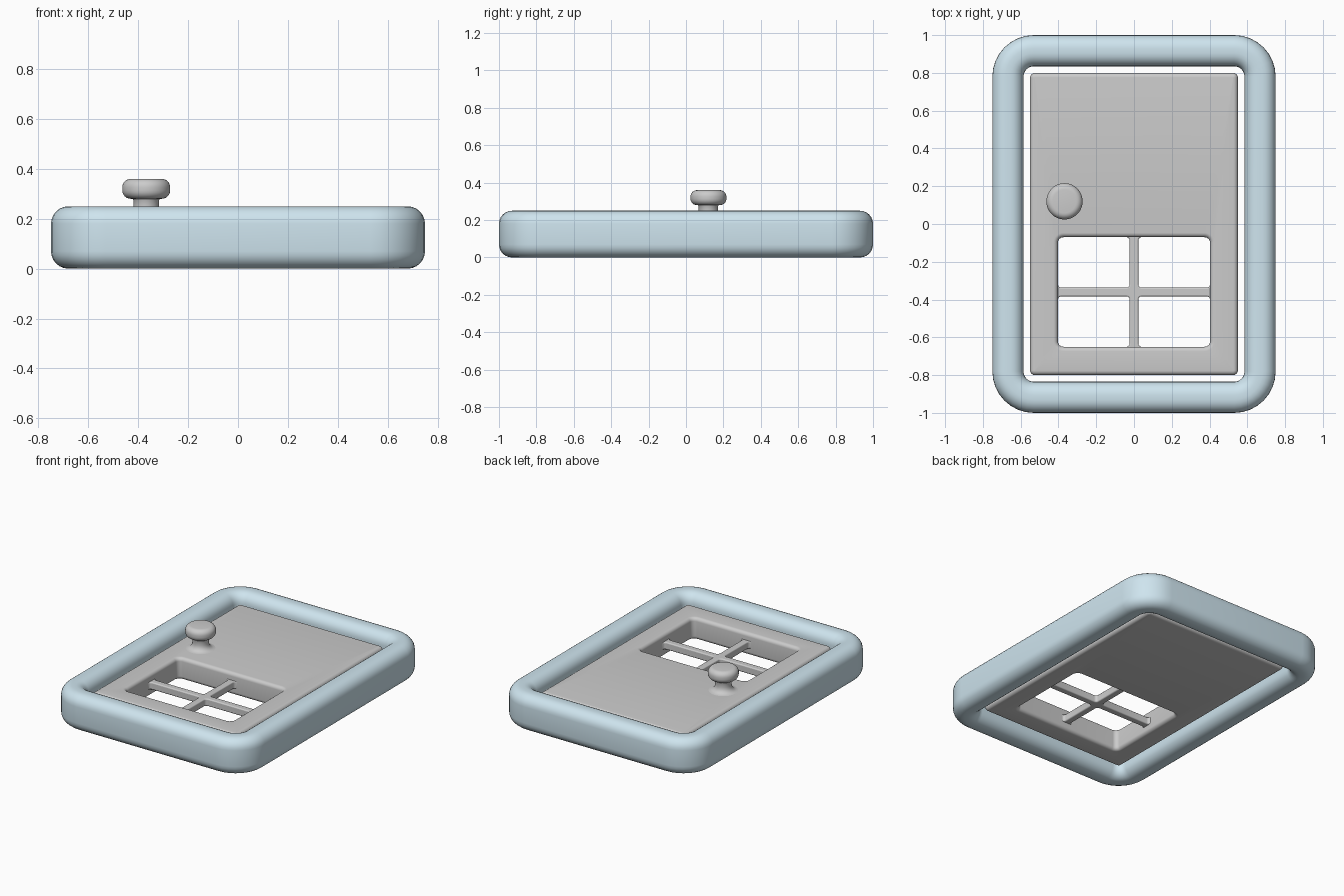
import bpy, bmesh
from math import sin, cos, pi, radians

if "Cube" in bpy.data.objects:
    bpy.data.objects.remove(bpy.data.objects["Cube"])

SEG = 8  # steps per rounded corner


def finish(name, bm, angle=40):
    bmesh.ops.recalc_face_normals(bm, faces=bm.faces)
    me = bpy.data.meshes.new(name)
    bm.to_mesh(me)
    bm.free()
    ob = bpy.data.objects.new(name, me)
    bpy.context.collection.objects.link(ob)
    bpy.ops.object.select_all(action='DESELECT')
    ob.select_set(True)
    bpy.context.view_layer.objects.active = ob
    bpy.ops.object.shade_smooth_by_angle(angle=radians(angle))
    return ob


def rounded_rect(hx, hy, r, cy=0.0):
    pts = []
    for q, (sx, sy) in enumerate([(1, 1), (-1, 1), (-1, -1), (1, -1)]):
        for i in range(SEG + 1):
            a = (q + i / SEG) * pi / 2
            pts.append((sx * (hx - r) + r * cos(a), cy + sy * (hy - r) + r * sin(a)))
    return pts


def edge_profile(z0, z1, b, n=6):
    """(inset, z) pairs of a side wall with both edges rounded, bottom to top."""
    low = [(b - b * sin(i / n * pi / 2), z0 + b - b * cos(i / n * pi / 2)) for i in range(n + 1)]
    return low + [(d, z0 + z1 - z) for d, z in reversed(low)]


def bridge(bm, rings, closed):
    n = len(rings[0])
    for k in range(len(rings) if closed else len(rings) - 1):
        a, b = rings[k], rings[(k + 1) % len(rings)]
        for i in range(n):
            j = (i + 1) % n
            bm.faces.new((a[i], a[j], b[j], b[i]))


def panel_with_opening(name, outer, inner, z0, z1, bevel, inner_y=0.0):
    """Slab with a rounded outline and a rounded opening, all edges softened."""
    bm = bmesh.new()
    rings = []
    prof = edge_profile(z0, z1, bevel)
    for d, z in prof:
        rings.append([bm.verts.new((x, y, z)) for x, y in
                      rounded_rect(outer[0] - d, outer[1] - d, outer[2] - d)])
    for d, z in reversed(prof):
        rings.append([bm.verts.new((x, y, z)) for x, y in
                      rounded_rect(inner[0] + d, inner[1] + d, inner[2] + d, inner_y)])
    bridge(bm, rings, True)
    return finish(name, bm)


# Blue surround
frame = panel_with_opening("door_frame", (0.75, 1.0, 0.22), (0.585, 0.835, 0.055), 0, 0.25, 0.07)
mat = bpy.data.materials.new("pale_blue")
mat.diffuse_color = (0.62, 0.78, 0.86, 1)
mat.use_nodes = True
mat.node_tree.nodes["Principled BSDF"].inputs["Base Color"].default_value = mat.diffuse_color
frame.data.materials.append(mat)

# Door leaf with window opening
WX, WY, WC = 0.403, 0.29, -0.36
panel_with_opening("door_panel", (0.55, 0.80, 0.026), (WX, WY, 0.03), 0.05, 0.20, 0.024, WC)

# Window bars: a cross outline with filleted inner corners and flared ends
w, f, embed = 0.023, 0.018, 0.02
quarter = [(WX + embed, w + f)]
for cx, cy, a0, a1 in [(WX - f, w + f, 0, -pi / 2),
                       (w + f, w + f, -pi / 2, -pi),
                       (w + f, WY - f, pi, pi / 2)]:
    for i in range(5):
        a = a0 + (a1 - a0) * i / 4
        quarter.append((cx + f * cos(a), cy + f * sin(a)))
quarter.append((w + f, WY + embed))
outline = []
for sx, sy in [(1, 1), (-1, 1), (-1, -1), (1, -1)]:
    part = [(sx * x, sy * y) for x, y in quarter]
    outline += part if sx * sy > 0 else part[::-1]
bm = bmesh.new()
face = bm.faces.new([bm.verts.new((x, WC + y, 0.10)) for x, y in outline])
top = bmesh.ops.extrude_face_region(bm, geom=[face])
bmesh.ops.translate(bm, vec=(0, 0, 0.05), verts=[v for v in top["geom"] if isinstance(v, bmesh.types.BMVert)])
bars = finish("window_bars", bm)
bev = bars.modifiers.new("soft_edges", 'BEVEL')
bev.width = 0.011
bev.segments = 3
bev.limit_method = 'ANGLE'
bev.angle_limit = radians(50)
bars.modifiers.move(len(bars.modifiers) - 1, 0)

# Round knob with a flared foot, turned as one lathe profile
profile = [(0.092, 0.195)]
profile += [(0.092 - 0.04 * sin(t * pi / 10), 0.24 - 0.04 * cos(t * pi / 10)) for t in range(6)]
profile += [(0.052, 0.275), (0.055, 0.28)]
profile += [(0.096 - d, z) for d, z in edge_profile(0.28, 0.36, 0.034)]
bm = bmesh.new()
N = 48
rings = [[bm.verts.new((-0.368 + r * cos(2 * pi * i / N), 0.12 + r * sin(2 * pi * i / N), z))
          for i in range(N)] for r, z in profile]
bridge(bm, rings, False)
bm.faces.new(rings[-1])
bm.faces.new(rings[0])
finish("door_knob", bm)
